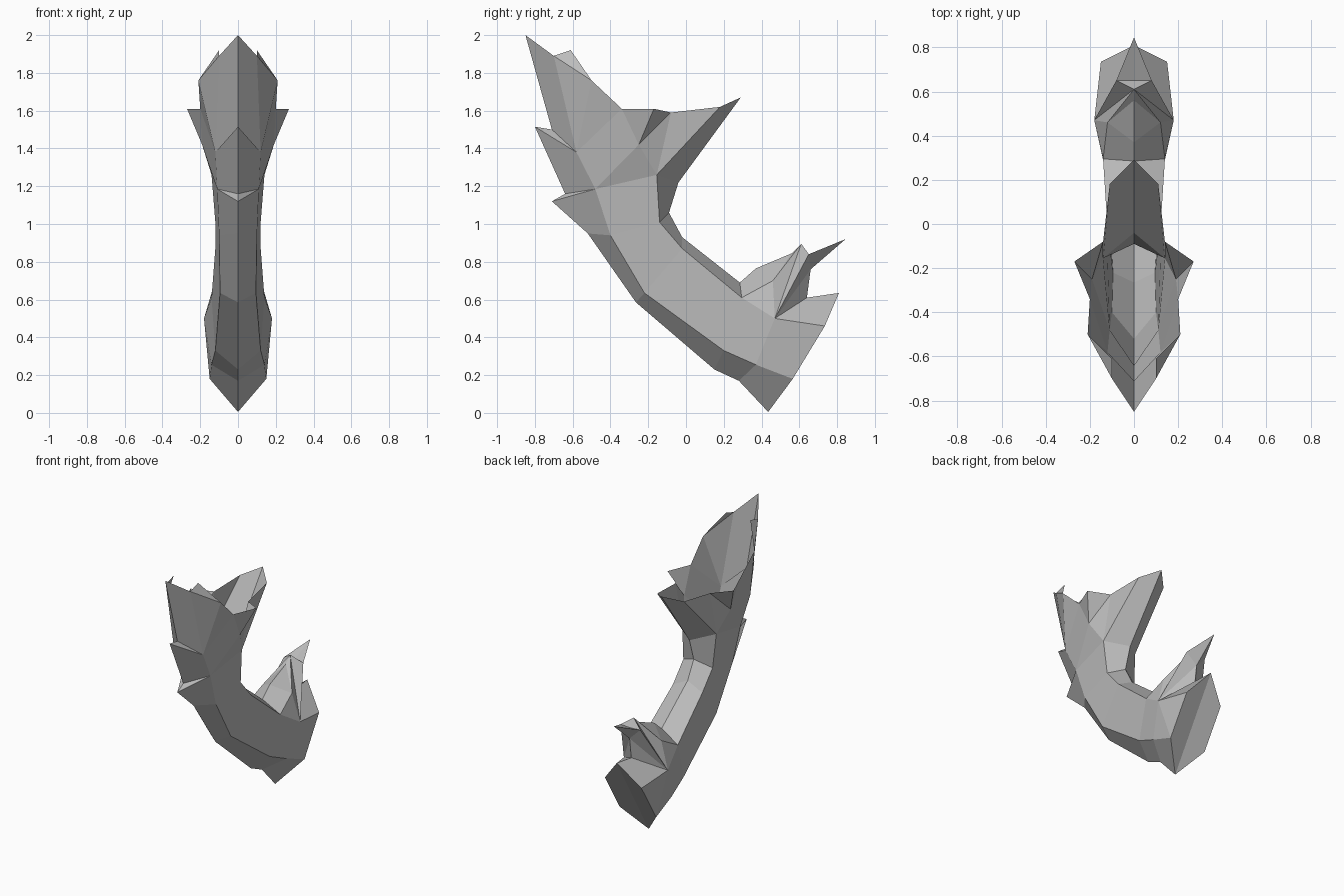
import bpy
import bmesh
from mathutils import Vector

if "Cube" in bpy.data.objects:
    bpy.data.objects.remove(bpy.data.objects["Cube"], do_unlink=True)

# One plain stone grey for everything
grey = bpy.data.materials.new("stone_grey")
grey.use_nodes = True
colour = (0.5, 0.5, 0.5, 1)
grey.diffuse_color = colour
grey.node_tree.nodes["Principled BSDF"].inputs["Base Color"].default_value = colour


def mid(y, z):
    """Point on the symmetry plane."""
    return Vector((0, y, z))


def side(x, y, z):
    """Point on the +x half; the mirror makes its twin."""
    return Vector((x, y, z))


# Inner line of the curved body, used to turn faces outwards
spine = [mid(-.5, 1.5), mid(-.3, 1.15), mid(-.2, .85), mid(.1, .55), mid(.5, .4), mid(.52, .7)]


def ribbon(path_a, path_b):
    """Faces between two paths of equal length; repeated points give triangles."""
    return [(path_a[i], path_a[i + 1], path_b[i + 1], path_b[i])
            for i in range(len(path_a) - 1)]


def build(name, faces):
    """Make a flat-shaded half part and mirror it across x."""
    bm = bmesh.new()
    verts = {}
    for face in faces:
        corners = []
        for p in face:
            key = tuple(p)
            if key not in verts:
                verts[key] = bm.verts.new(p)
            if verts[key] not in corners:
                corners.append(verts[key])
        if len(corners) < 3:
            continue
        f = bm.faces.new(corners)
        f.normal_update()
        centre = f.calc_center_median()
        inner = min(spine, key=lambda s: (s - centre).length)
        if f.normal.dot(centre - inner) < 0:
            f.normal_flip()
    mesh = bpy.data.meshes.new(name)
    bm.to_mesh(mesh)
    bm.free()
    mesh.materials.append(grey)
    obj = bpy.data.objects.new(name, mesh)
    bpy.context.collection.objects.link(obj)
    mirror = obj.modifiers.new("mirror", 'MIRROR')
    mirror.use_axis[0] = True
    return obj


# Shared edge lines of the curved shaft, from top to bottom
front_ridge = [mid(-.71, 1.12), mid(-.52, .95), mid(-.265, .585),
               mid(.15, .23), mid(.28, .17), mid(.435, .005)]
front_edge = [side(.11, -.48, 1.185), side(.1, -.4, .94), side(.095, -.22, .635),
              side(.12, .2, .33), side(.14, .37, .255), side(.15, .565, .18)]
back_edge = [side(.14, -.155, 1.26), side(.12, -.14, 1.01), side(.12, -.02, .87),
             side(.14, .295, .61), side(.18, .47, .5)]
back_ridge = [mid(-.04, 1.22), mid(-.09, 1.06), mid(-.02, .93), mid(.285, .69)]
hip = back_edge[-1]

# Shaft: front facets, flat flanks and back facets
build("shaft_front", ribbon(front_ridge, front_edge))
build("shaft_flank", ribbon(front_edge, back_edge + [hip]))
build("shaft_back", ribbon(back_edge[:4], back_ridge))

# Open crown: pointed blade in front
tip = mid(-.85, 2)
blade_foot = mid(-.71, 1.5)
blade_edge = side(.1, -.7, 1.89)
shoulder = side(.21, -.5, 1.76)
cheek = side(.12, -.58, 1.38)
barb = side(.1, -.61, 1.92)
build("crown_blade", [(tip, blade_edge, cheek, blade_foot),
                      (blade_edge, shoulder, cheek)])
build("blade_barb", [(blade_edge, barb, shoulder)])

# Two stepped ledges down the front
ledge_tip = mid(-.8, 1.515)
ledge_foot = mid(-.64, 1.16)
build("upper_ledge", [(blade_foot, ledge_tip, cheek),
                      (ledge_tip, ledge_foot, front_edge[0], cheek)])
build("lower_ledge", [(ledge_foot, front_ridge[0], front_edge[0])])

# Crown flank with its outward wing
rim = side(.2, -.34, 1.61)
wing = side(.27, -.17, 1.61)
wing_root = side(.19, -.25, 1.42)
notch = side(.14, -.08, 1.59)
build("crown_flank", [(shoulder, rim, cheek), (rim, wing_root, cheek),
                      (cheek, wing_root, front_edge[0]),
                      (wing_root, back_edge[0], front_edge[0])])
build("crown_wing", [(rim, wing, wing_root), (wing, notch, wing_root)])

# Horn sweeping backwards from the crown
horn_tip = mid(.29, 1.67)
horn_edge = side(.11, .18, 1.62)
build("back_horn", [(notch, horn_edge, back_edge[0]), (notch, back_edge[0], wing_root),
                    (horn_edge, horn_tip, back_ridge[0], back_edge[0])])

# Heel closing the lower end
heel_top = mid(.81, .635)
heel_notch = mid(.64, .61)
heel_edge = side(.15, .735, .46)
toe = front_edge[-1]
build("heel", [(hip, heel_edge, toe), (heel_top, heel_edge, hip, heel_notch),
               (heel_top, front_ridge[-1], toe, heel_edge)])

# Spur rising behind the shaft, with a thin spike
spur_ridge = mid(.37, .765)
spur_top = mid(.61, .895)
spur_saddle = mid(.56, .845)
spur_side = side(.12, .46, .7)
build("spur", [(back_ridge[-1], spur_ridge, spur_side, back_edge[3]),
               (spur_ridge, spur_saddle, spur_side), (spur_saddle, spur_top, spur_side),
               (back_edge[3], spur_side, hip), (spur_side, spur_top, hip)])
spike_tip = mid(.845, .92)
spike_edge = side(.08, .65, .84)
spike_top = mid(.65, .835)
spike_under = mid(.66, .76)
build("spur_back", [(hip, spur_top, spike_edge), (hip, spike_edge, spike_under),
                    (hip, spike_under, heel_notch), (spur_top, spike_edge, spike_top)])
build("spur_spike", [(spike_top, spike_edge, spike_tip),
                     (spike_edge, spike_under, spike_tip)])
